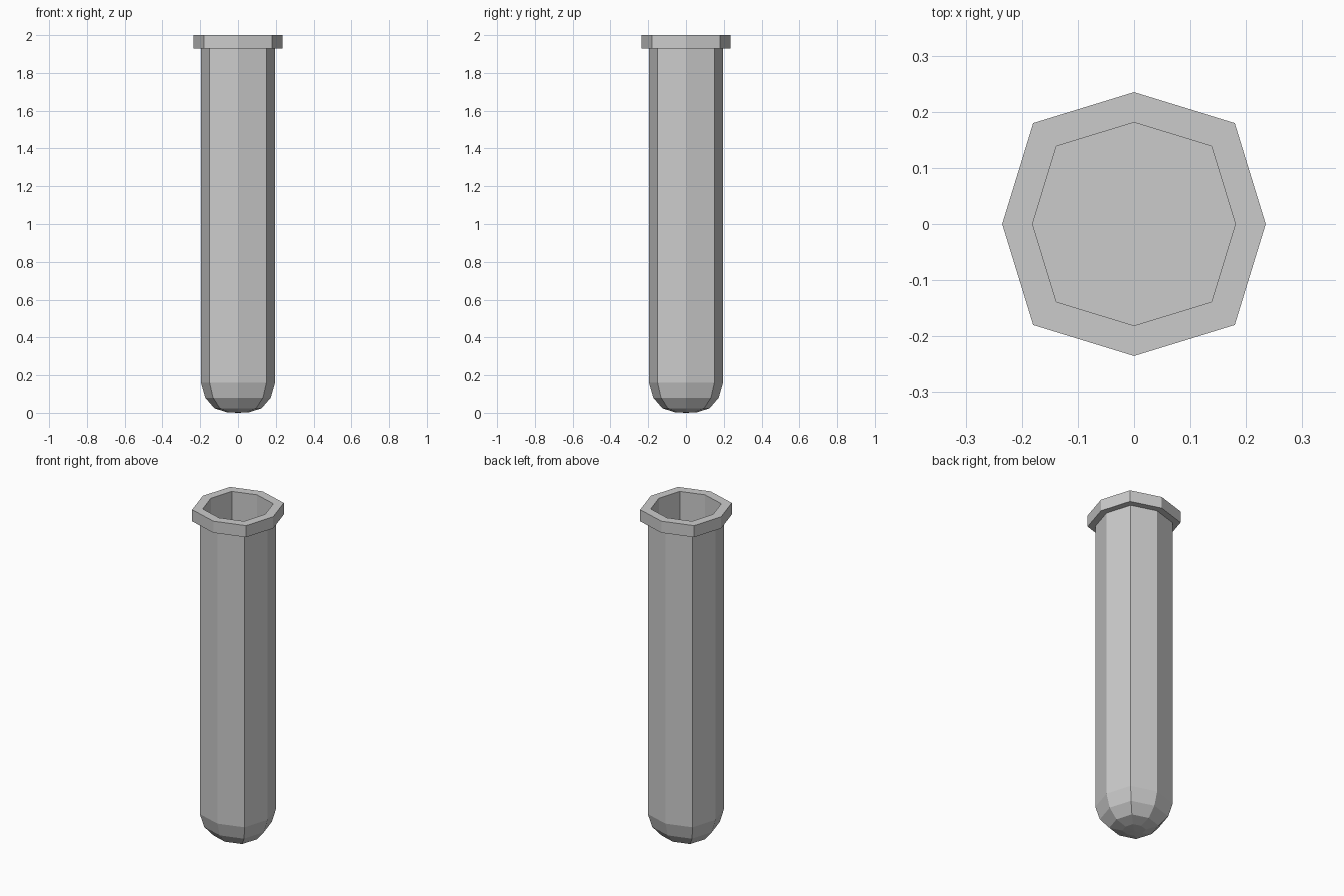
import bpy, bmesh
from math import cos, sin, pi

if "Cube" in bpy.data.objects:
    bpy.data.objects.remove(bpy.data.objects["Cube"])

SIDES = 8
SQUASH = cos(pi / 8)  # corners on the axes sit slightly further in


def ring(bm, half, z):
    """Eight-sided ring; half is its reach along the x and y axes."""
    verts = []
    for i in range(SIDES):
        r = half if i % 2 == 0 else half / SQUASH
        a = i * 2 * pi / SIDES
        verts.append(bm.verts.new((r * cos(a), r * sin(a), z)))
    return verts


# Half-section: rounded foot, outer wall, collar, rim, bore, floor
profile = [
    (0.06, 0.003), (0.125, 0.024), (0.173, 0.08), (0.196, 0.16),
    (0.196, 1.93), (0.235, 1.93), (0.235, 2.0),
    (0.181, 2.0), (0.181, 0.16),
]

bm = bmesh.new()
rings = [ring(bm, r, z) for r, z in profile]
for a, b in zip(rings, rings[1:]):
    for i in range(SIDES):
        j = (i + 1) % SIDES
        bm.faces.new((a[i], a[j], b[j], b[i]))

# Pointed centre of the foot and flat floor of the bore
tip = bm.verts.new((0, 0, 0))
for i in range(SIDES):
    bm.faces.new((tip, rings[0][(i + 1) % SIDES], rings[0][i]))
bm.faces.new(rings[-1])
bmesh.ops.recalc_face_normals(bm, faces=bm.faces)

mesh = bpy.data.meshes.new("test_tube")
bm.to_mesh(mesh)
bm.free()
bpy.context.collection.objects.link(bpy.data.objects.new("test_tube", mesh))
